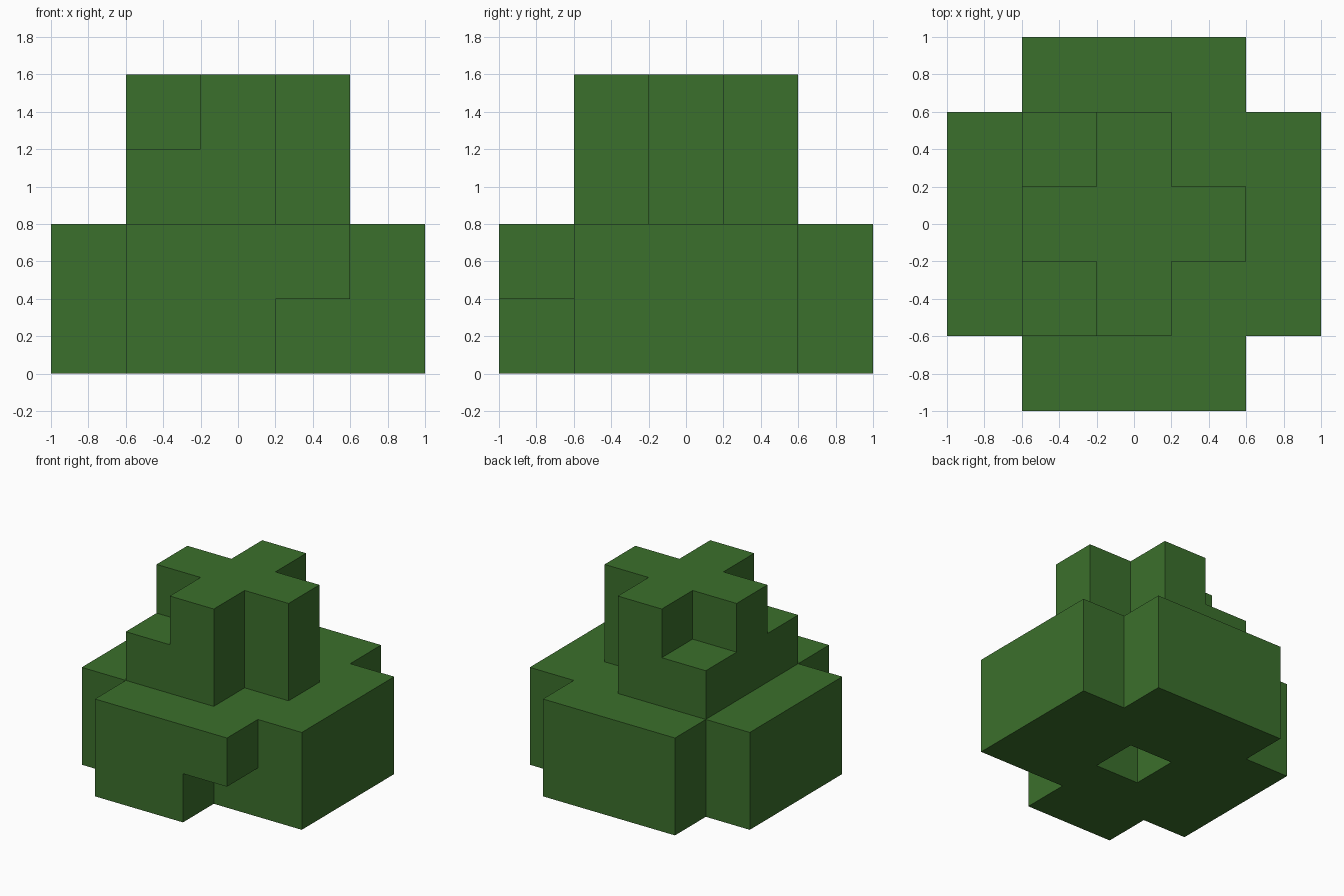
import bpy
import bmesh
from itertools import product
from math import radians
from mathutils import Vector

cube = bpy.data.objects.get("Cube")
if cube:
    bpy.data.objects.remove(cube, do_unlink=True)

CELL = 0.4  # edge length of one foliage block

leaf_green = bpy.data.materials.new("leaf_green")
leaf_green.use_nodes = True
COLOUR = (0.044, 0.162, 0.025, 1)
leaf_green.diffuse_color = COLOUR
leaf_green.node_tree.nodes["Principled BSDF"].inputs["Base Color"].default_value = COLOUR


def filled(i, j, k):
    """Whether the block at column i, row j, layer k holds leaves."""
    if k not in range(4):
        return False
    if i == j == 0 and k < 3:
        return False                      # socket for the trunk
    if k < 2:                             # wide layers with missing corners
        notch = (i, j, k) == (1, -2, 0)
        return max(abs(i), abs(j)) <= 2 and abs(i) + abs(j) < 4 and not notch
    if max(abs(i), abs(j)) > 1:
        return False
    return i * j == 0 or (k == 2 and i < 0)   # cross, plus two low corners


def foliage(name, layers):
    """Outer skin of the chosen layers, merged into large flat faces."""
    bm = bmesh.new()
    for i, j, k in product(range(-2, 3), range(-2, 3), layers):
        if not filled(i, j, k):
            continue
        centre = Vector((i, j, k + 0.5)) * CELL
        for axis, sign in product(range(3), (-1, 1)):
            step = [0, 0, 0]
            step[axis] = sign
            if filled(i + step[0], j + step[1], k + step[2]):
                continue
            n = Vector(step) * CELL / 2
            u = Vector((n.y, n.z, n.x))
            v = Vector((n.z, n.x, n.y))
            if u.cross(v).dot(n) < 0:
                u, v = v, u
            corners = (-u - v, u - v, u + v, v - u)
            bm.faces.new([bm.verts.new(centre + n + c) for c in corners])
    bmesh.ops.remove_doubles(bm, verts=bm.verts, dist=0.001)
    bmesh.ops.dissolve_limit(bm, angle_limit=radians(1), verts=bm.verts, edges=bm.edges)
    # Split any outline the merge left concave so it shades cleanly
    bmesh.ops.triangulate(bm, faces=[f for f in bm.faces if len(f.verts) > 4])
    for f in bm.faces:
        f.normal_update()
    flip = [f for f in bm.faces if not outward(f)]
    bmesh.ops.reverse_faces(bm, faces=flip)
    mesh = bpy.data.meshes.new(name)
    bm.to_mesh(mesh)
    bm.free()
    mesh.materials.append(leaf_green)
    obj = bpy.data.objects.new(name, mesh)
    bpy.context.collection.objects.link(obj)
    return obj


def outward(face):
    """True when the block just in front of the face is empty."""
    a, b, c = (v.co for v in list(face.verts)[:3])
    inside = a.lerp(b, 0.5).lerp(c, 0.1) if len(face.verts) == 3 else face.calc_center_median()
    p = (inside + face.normal * 0.05) / CELL
    return not filled(round(p.x), round(p.y), int(p.z // 1))


# Wide lower leaves and the narrow crown above them
foliage("lower_foliage", (0, 1))
foliage("crown_foliage", (2, 3))
